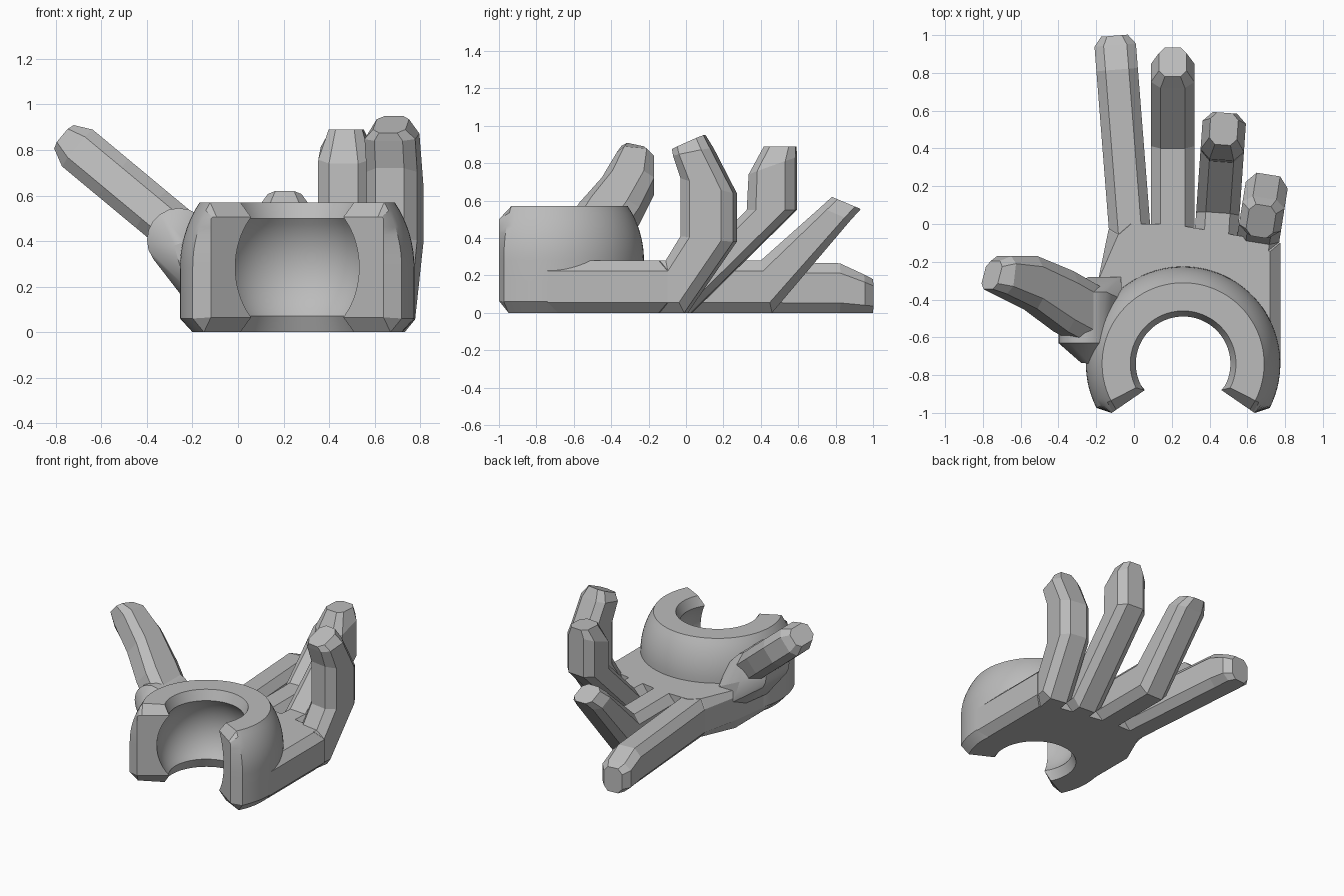
import bpy, bmesh
from math import sin, cos, pi, radians, sqrt
from mathutils import Matrix, Vector

if "Cube" in bpy.data.objects:
    bpy.data.objects.remove(bpy.data.objects["Cube"], do_unlink=True)

grey = bpy.data.materials.new("plain_grey")
grey.use_nodes = True
GREY = (0.5, 0.5, 0.5, 1)
grey.diffuse_color = GREY
grey.node_tree.nodes["Principled BSDF"].inputs["Base Color"].default_value = GREY

CX, CY, CZ = 0.26, -0.74, 0.285      # centre of the ball socket
H = 0.57                             # socket height
R_IN, R_OUT = 0.33, 0.515


def finish(name, bm, smooth=False):
    bmesh.ops.recalc_face_normals(bm, faces=bm.faces)
    mesh = bpy.data.meshes.new(name)
    bm.to_mesh(mesh)
    bm.free()
    mesh.materials.append(grey)
    ob = bpy.data.objects.new(name, mesh)
    bpy.context.collection.objects.link(ob)
    if smooth:
        bpy.ops.object.select_all(action='DESELECT')
        ob.select_set(True)
        bpy.context.view_layer.objects.active = ob
        bpy.ops.object.shade_smooth_by_angle(angle=radians(25))
    return ob


def loft(bm, loops):
    """Skin closed loops of equal length and cap both ends."""
    rings = [[bm.verts.new(p) for p in loop] for loop in loops]
    n = len(rings[0])
    for a, b in zip(rings, rings[1:]):
        for i in range(n):
            j = (i + 1) % n
            bm.faces.new((a[i], a[j], b[j], b[i]))
    bm.faces.new(rings[0])
    bm.faces.new(rings[-1])


def finger(name, stations, width, matrix):
    """Bent eight-sided bar; stations pair an outer and an inner (along, up) point."""
    section = [(-0.28, 0), (0.28, 0), (0.5, 0.2), (0.5, 0.8),
               (0.28, 1), (-0.28, 1), (-0.5, 0.8), (-0.5, 0.2)]
    loops = []
    for k, (low, top) in enumerate(stations):
        low, top = Vector(low), Vector(top)
        scale = 0.64 if k == len(stations) - 1 else 1
        loop = []
        for s, t in section:
            p = low.lerp(top, t)
            loop.append(matrix @ Vector((s * width * scale, p.x, p.y)))
        loops.append(loop)
    bm = bmesh.new()
    loft(bm, loops)
    finish(name, bm)


# Ball socket: revolved open ring with chamfered ends
def sphere_r(radius, z):
    return sqrt(radius ** 2 - (z - CZ) ** 2)


outer = [(0.46, 0), (R_OUT, 0.06), (R_OUT, 0.17)]
outer += [(sphere_r(R_OUT, z), z) for z in [CZ + (H - CZ) * i / 8 for i in range(9)]]
inner = [(0.28, H)]
inner += [(sphere_r(R_IN, z), z) for z in [0.5 - 0.43 * i / 16 for i in range(17)]]
inner += [(0.28, 0)]


def clamp_z(z):
    return min(max(z, 0.065), 0.505)


cap = [(min(r, 0.46), clamp_z(z)) for r, z in outer]
cap += [(sphere_r(R_IN, clamp_z(z)), clamp_z(z)) for r, z in inner]
full = outer + inner


def spin(profile, degrees):
    a = radians(degrees)
    return [(CX + r * cos(a), CY + r * sin(a), z) for r, z in profile]


START, END, STEPS = -27, 207, 56
loops = [spin(cap, START - 7.5)]
loops += [spin(full, START + (END - START) * i / STEPS) for i in range(STEPS + 1)]
loops += [spin(cap, END + 7.5)]
bm = bmesh.new()
loft(bm, loops)
bmesh.ops.remove_doubles(bm, verts=bm.verts, dist=0.0005)
finish("wrist_socket", bm, smooth=True)

# Palm: chamfered slab with a curved cut-out hidden inside the socket wall
outline = [(0.775, CY), (0.775, -0.1), (0.6, -0.07), (0.2, 0), (-0.1, 0),
           (-0.135, -0.03), (-0.19, -0.3), (-0.25, CY)]
outline += [(CX + 0.42 * cos(pi - pi * i / 24), CY + 0.42 * sin(pi * i / 24))
            for i in range(25)]
bm = bmesh.new()
loft(bm, [[(x, y, z) for x, y in outline] for z in (0, 0.28)])
rim = [e for e in bm.edges
       if abs(e.verts[0].co.z - e.verts[1].co.z) < 0.01
       and any((v.co.xy - Vector((CX, CY))).length > 0.45 for v in e.verts)
       and min(v.co.y for v in e.verts) < -0.01]
bmesh.ops.bevel(bm, geom=rim, offset=0.055, segments=1, affect='EDGES')
finish("palm", bm)


# Four fingers, each curled further than the last
def yawed(x, degrees):
    return Matrix.Translation((x, 0, 0)) @ Matrix.Rotation(radians(degrees), 4, 'Z')


root = ((-0.15, 0), (-0.15, 0.28))
finger("index_finger",
       [root, ((0.82, 0), (0.82, 0.265)), ((0.95, 0), (0.95, 0.205)), ((1.0, 0), (1.0, 0.18))],
       0.22, yawed(-0.025, 4.5))
finger("middle_finger",
       [root, ((0.46, 0), (0.4, 0.28)), ((0.88, 0.495), (0.72, 0.565)),
        ((0.935, 0.555), (0.78, 0.62))],
       0.23, yawed(0.205, 0))
finger("ring_finger",
       [root, ((0.03, 0), (0.06, 0.28)), ((0.59, 0.55), (0.33, 0.55)),
        ((0.59, 0.83), (0.34, 0.74)), ((0.59, 0.89), (0.42, 0.89))],
       0.23, yawed(0.44, -4))
finger("little_finger",
       [((-0.22, 0), (-0.22, 0.28)), ((0, 0), (-0.1, 0.28)), ((0.265, 0.38), (-0.02, 0.41)),
        ((0.265, 0.64), (-0.02, 0.72)), ((0.14, 0.88), (-0.06, 0.84)),
        ((0.1, 0.95), (-0.07, 0.875))],
       0.225, yawed(0.67, -9))

# Thumb: leans out to the side and bends towards the back
lean = Matrix(((0.64, -0.77, 0, -0.31), (0, 0, 1, 0), (0.77, 0.64, 0, 0.48), (0, 0, 0, 1)))
finger("thumb",
       [((-0.12, -0.66), (-0.12, -0.33)), ((0.1, -0.57), (0.06, -0.25)),
        ((0.31, -0.45), (0.31, -0.17)), ((0.52, -0.37), (0.49, -0.17)),
        ((0.6, -0.345), (0.55, -0.195))],
       0.21, lean)

# Thumb base: rounded knuckle tapering down into the palm edge
bm = bmesh.new()
for i in range(20):
    a = 2 * pi * i / 20
    for y in (-0.63, -0.36):
        bm.verts.new((-0.26 + 0.14 * cos(a), y, 0.405 + 0.14 * sin(a)))
for p in [(-0.28, -0.735, 0.38), (-0.23, -0.74, 0.4), (-0.23, -0.74, 0.2),
          (-0.24, -0.6, 0.15), (-0.21, -0.4, 0.15), (-0.19, -0.28, 0.2),
          (-0.24, -0.28, 0.36), (-0.07, -0.28, 0.28), (-0.06, -0.4, 0.4)]:
    bm.verts.new(p)
hull = bmesh.ops.convex_hull(bm, input=bm.verts)
bmesh.ops.delete(bm, geom=[v for v in bm.verts if not v.link_faces], context='VERTS')
finish("thumb_base", bm, smooth=True)
